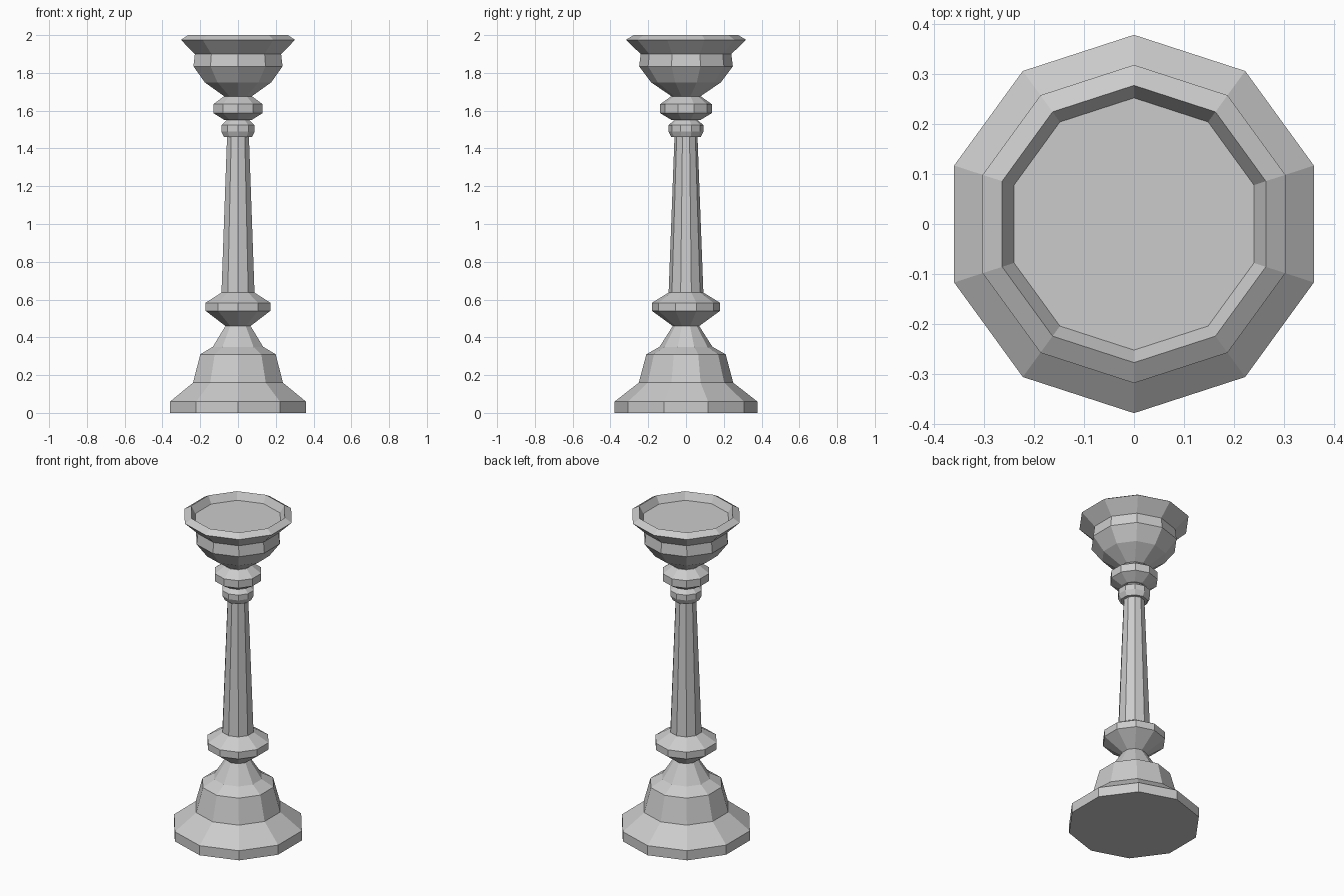
import bpy, bmesh
from math import cos, sin, pi

if "Cube" in bpy.data.objects:
    bpy.data.objects.remove(bpy.data.objects["Cube"])

SIDES = 10

def turned(name, profile):
    """Ten-sided turned part from (radius, z) points, bottom to top, capped."""
    bm = bmesh.new()
    rings = []
    for r, z in profile:
        rings.append([bm.verts.new((r * cos(pi / 2 + 2 * pi * k / SIDES),
                                    r * sin(pi / 2 + 2 * pi * k / SIDES), z))
                      for k in range(SIDES)])
    for a, b in zip(rings, rings[1:]):
        for k in range(SIDES):
            n = (k + 1) % SIDES
            bm.faces.new((a[k], a[n], b[n], b[k]))
    bm.faces.new(rings[0][::-1])
    bm.faces.new(rings[-1])
    mesh = bpy.data.meshes.new(name)
    bm.to_mesh(mesh)
    bm.free()
    obj = bpy.data.objects.new(name, mesh)
    bpy.context.collection.objects.link(obj)
    return obj

# Stepped bell foot
turned("foot", [(0.378, 0), (0.378, 0.06), (0.25, 0.16), (0.21, 0.31),
                (0.14, 0.35), (0.07, 0.46)])
# Collar between foot and shaft
turned("lower_collar", [(0.07, 0.46), (0.18, 0.54), (0.18, 0.583), (0.092, 0.637)])
# Tapered shaft
turned("shaft", [(0.092, 0.637), (0.061, 1.46)])
# Two rings under the cup
turned("neck_ring", [(0.078, 1.46), (0.093, 1.49), (0.093, 1.523), (0.062, 1.55)])
turned("upper_collar", [(0.075, 1.55), (0.137, 1.587), (0.137, 1.634), (0.08, 1.675)])
# Cup with flared rim and recessed dish
turned("cup", [(0.075, 1.675), (0.185, 1.75), (0.248, 1.835), (0.24, 1.90),
               (0.318, 1.975), (0.277, 2.0), (0.252, 1.955)])
